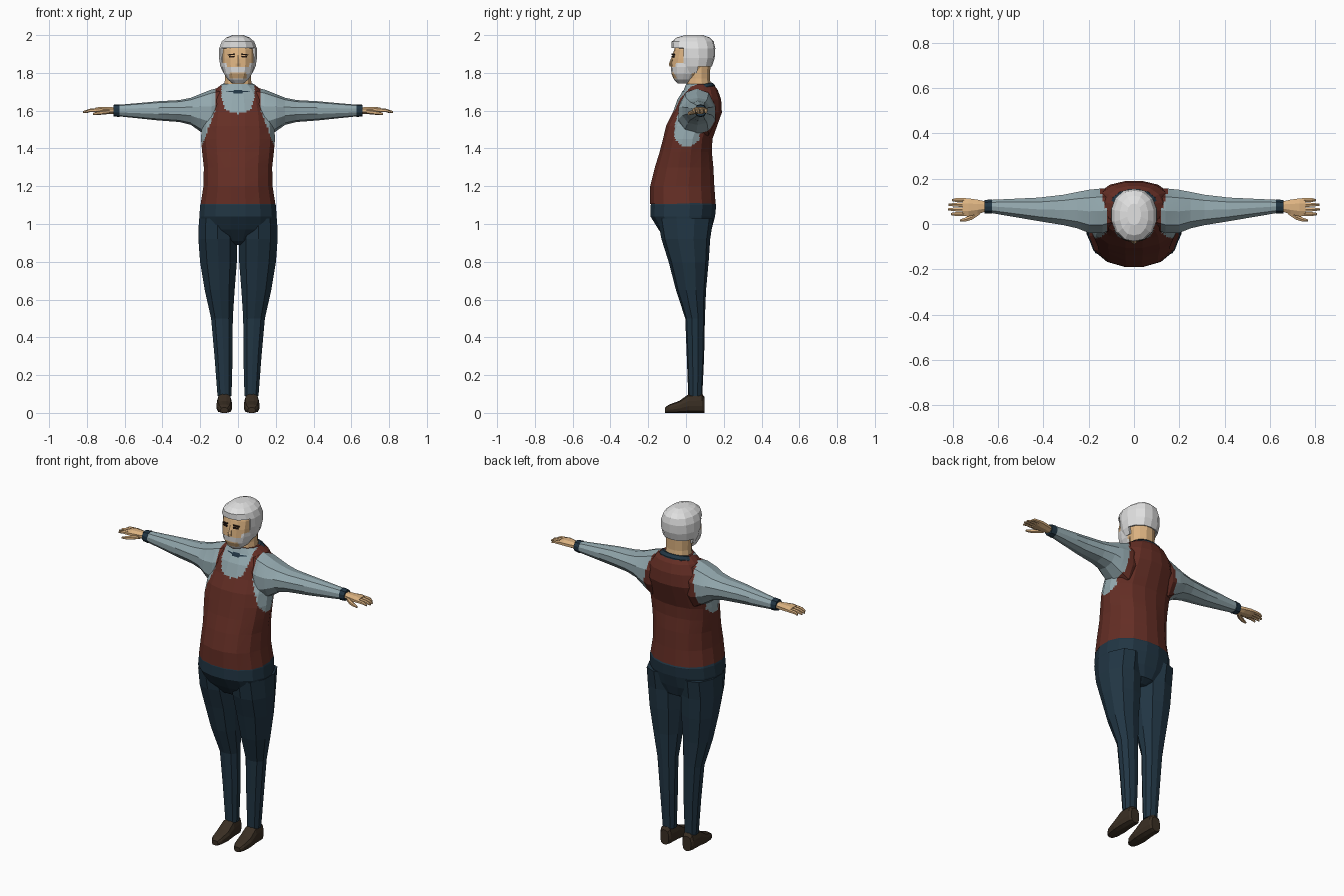
import bpy, bmesh, math

def material(name, r, g, b):
    m = bpy.data.materials.new(name)
    m.diffuse_color = (r, g, b, 1)
    return m

SHIRT = material("shirt_blue_grey", .29, .39, .42)
VEST = material("vest_dark_red", .127, .027, .018)
PANTS = material("trousers_navy", .015, .036, .057)
SHOE = material("shoe_brown", .042, .028, .017)
SKIN = material("skin", .72, .45, .22)
HAIR = material("hair_white", .75, .75, .75)
DARK = material("eye_dark", .025, .012, .008)

# axis -> function placing (t, a, b) in space
PLACE = {'z': lambda t, a, b: (a, b, t),
         'x': lambda t, a, b: (t, a, b),
         'y': lambda t, a, b: (a, t, b)}

def loft(name, rings, axis, mats, n=12, p=2.2, cuts=0, rule=None,
         mirror=False, tilt=0, planes=(), drop=None):
    """Loft superellipse rings (t, a0, a1, b0, b1) along an axis."""
    bm = bmesh.new()
    loops = []
    for t, a0, a1, b0, b1 in rings:
        loop = []
        for i in range(n):
            ang = 2 * math.pi * (i + .5) / n
            c, s = math.cos(ang), math.sin(ang)
            k = (abs(c) ** p + abs(s) ** p) ** (-1 / p) / math.cos(math.pi / n) ** .5
            a = (a0 + a1) / 2 + (a1 - a0) / 2 * max(-1, min(1, c * k))
            b = (b0 + b1) / 2 + (b1 - b0) / 2 * max(-1, min(1, s * k))
            x, y, z = PLACE[axis](t, a, b)
            loop.append(bm.verts.new((x, y, z + tilt * y)))
        loops.append(loop)
    for l0, l1 in zip(loops, loops[1:]):
        for i in range(n):
            j = (i + 1) % n
            bm.faces.new((l0[i], l0[j], l1[j], l1[i]))
    bm.faces.new(loops[0])
    bm.faces.new(loops[-1])
    bmesh.ops.recalc_face_normals(bm, faces=bm.faces[:])
    if cuts:
        quads = [e for e in bm.edges]
        bmesh.ops.subdivide_edges(bm, edges=quads, cuts=cuts, use_grid_fill=True)
    for co, no in planes:
        bmesh.ops.bisect_plane(bm, geom=bm.verts[:] + bm.edges[:] + bm.faces[:],
                               plane_co=co, plane_no=no)
    if drop:
        gone = [f for f in bm.faces if drop(f.calc_center_median())]
        bmesh.ops.delete(bm, geom=gone, context='FACES')
    if rule:
        for f in bm.faces:
            f.material_index = rule(f.calc_center_median())
    me = bpy.data.meshes.new(name)
    bm.to_mesh(me)
    bm.free()
    for m in mats:
        me.materials.append(m)
    ob = bpy.data.objects.new(name, me)
    bpy.context.collection.objects.link(ob)
    if mirror:
        ob.modifiers.new("mirror", 'MIRROR')
    return ob

def sym(rows):
    return [(t, -w, w, b0, b1) for t, w, b0, b1 in rows]

def interp(table, z):
    for (z0, v0), (z1, v1) in zip(table, table[1:]):
        if z <= z1:
            return v0 + (v1 - v0) * (z - z0) / (z1 - z0)
    return table[-1][1]

# armhole edge of the vest, front and back: (height, half width)
FRONT = [(1.40, .20), (1.45, .176), (1.5, .16), (1.55, .14), (1.6, .122), (1.75, .118)]
BACK = [(1.40, .20), (1.45, .185), (1.5, .175), (1.6, .162), (1.7, .135), (1.75, .125)]

def vest_rule(c):
    x, z = abs(c.x), c.z
    if z < 1.405:
        return 1
    if x > interp(BACK if c.y > .07 else FRONT, z):
        return 0
    if c.y < .06:  # scooped neckline
        d = max(0, 1.70 - z) / .115
        if (x / .088) ** 2.5 + d ** 2.5 < 1:
            return 0
    return 1

# torso with vest painted over the shirt
loft("torso", sym([(1.105, .198, -.19, .157), (1.20, .183, -.19, .15),
                   (1.30, .181, -.165, .145), (1.38, .19, -.14, .137),
                   (1.45, .196, -.122, .14), (1.52, .192, -.105, .165),
                   (1.59, .182, -.07, .19), (1.66, .16, -.045, .186),
                   (1.71, .125, -.012, .168), (1.74, .085, .0, .145)]),
     'z', [SHIRT, VEST], n=16, p=2.3, cuts=6, rule=vest_rule)

# sleeves, cuffs
loft("sleeves", [(.08, -.02, .15, 1.47, 1.725), (.14, -.042, .158, 1.45, 1.712),
                 (.20, -.04, .152, 1.49, 1.688), (.25, -.02, .142, 1.525, 1.668),
                 (.31, -.006, .13, 1.54, 1.656), (.42, .012, .117, 1.548, 1.65),
                 (.63, .048, .107, 1.57, 1.631)],
     'x', [SHIRT, VEST], n=10, cuts=5, rule=vest_rule, mirror=True)
loft("cuffs", [(.627, .046, .109, 1.566, 1.634), (.66, .047, .106, 1.57, 1.631)],
     'x', [PANTS], n=10, mirror=True)

# hands
loft("palms", [(.655, .054, .1, 1.582, 1.618), (.69, .043, .108, 1.583, 1.62),
               (.73, .033, .114, 1.586, 1.621), (.757, .034, .115, 1.59, 1.615)],
     'x', [SKIN], n=8, mirror=True)
for i, tip in enumerate((.808, .82, .818, .802)):
    y = .044 + i * .0205
    loft("fingers_%d" % (i + 1),
         [(.75, y - .01, y + .01, 1.592, 1.613),
          (.785, y - .009, y + .009, 1.592, 1.61),
          (tip, y - .005, y + .005, 1.587, 1.598)],
         'x', [SKIN], n=6, mirror=True)
loft("thumbs", [(.68, .042, .07, 1.583, 1.607), (.715, .018, .043, 1.579, 1.602),
                (.745, .01, .028, 1.577, 1.596), (.768, .011, .02, 1.577, 1.588)],
     'x', [SKIN], n=6, mirror=True)

# trousers: hips and legs
loft("trouser_hips", sym([(1.12, .194, -.18, .15), (1.10, .2, -.187, .16),
                          (1.04, .205, -.188, .154), (.97, .2, -.145, .135),
                          (.91, .12, -.095, .115), (.89, .05, -.05, .08)]),
     'z', [PANTS], n=16, p=2.3)
loft("trouser_legs", [(1.03, .01, .208, -.15, .145), (.92, .004, .211, -.13, .128),
                      (.80, .005, .202, -.092, .12), (.65, .017, .177, -.053, .106),
                      (.50, .027, .143, -.004, .1), (.30, .028, .125, .004, .096),
                      (.09, .034, .109, .012, .086)],
     'z', [PANTS], n=10, mirror=True)

# shoes
loft("shoes", [(-.112, .053, .092, 0, .028), (-.09, .039, .106, 0, .044),
               (-.035, .031, .114, 0, .064), (.015, .034, .111, 0, .1),
               (.085, .037, .108, 0, .102), (.097, .045, .1, 0, .085)],
     'y', [SHOE], n=12, p=3, mirror=True)

# collar and neck
loft("collar", sym([(1.69, .112, -.028, .155), (1.705, .108, -.02, .153),
                    (1.722, .088, -.002, .137)]),
     'z', [PANTS], n=16, tilt=.2)
loft("neck", sym([(1.70, .078, .0, .137), (1.77, .069, .004, .127), (1.85, .07, .0, .13)]),
     'z', [SKIN], n=12)

# head with beard
def beard_rule(c):
    x = abs(c.x)
    if c.y > .03 or c.z > 1.85:
        return 0
    if x > .058:
        return 1
    if c.z > 1.832 or (x < .045 and 1.772 < c.z < 1.802):
        return 0
    return 1

loft("head", sym([(1.745, .03, -.045, .03), (1.765, .055, -.064, .06),
                  (1.795, .074, -.077, .09), (1.83, .084, -.08, .11),
                  (1.875, .087, -.076, .13), (1.92, .087, -.064, .135),
                  (1.96, .07, -.05, .12)]),
     'z', [SKIN, HAIR], n=14, p=2.3, cuts=5, rule=beard_rule)
loft("nose", sym([(1.835, .014, -.088, -.06), (1.85, .013, -.09, -.06),
                  (1.895, .006, -.072, -.05)]), 'z', [SKIN], n=6)

# hair cap, cut open over the face and above the nape
hair = loft("hair", sym([(1.80, .078, -.03, .112), (1.835, .094, -.05, .138),
                         (1.88, .101, -.065, .152), (1.93, .1, -.076, .155),
                         (1.965, .087, -.076, .147), (1.987, .062, -.05, .125),
                         (2.0, .03, -.005, .09)]),
            'z', [HAIR], n=14,
            planes=[((0, 0, 1.933), (0, 0, 1)), ((0, -.012, 0), (0, 1, 0)),
                    ((0, .025, 1.84), (0, .3, -1))],
            drop=lambda c: (c.y < -.012 and c.z < 1.933) or c.z < 1.801
            or (c.y > .025 and c.z < 1.84 + .3 * (c.y - .025) - .03))
sol = hair.modifiers.new("thickness", 'SOLIDIFY')
sol.thickness = .014
sol.offset = -1

# eyes and brows as thin plates
def plate(name, x, y, z, sx, sz, roll):
    bpy.ops.mesh.primitive_cube_add(size=1, location=(x, y, z))
    ob = bpy.context.object
    ob.name = name
    ob.scale = (sx, .009, sz)
    ob.rotation_euler = (0, roll, .3 * (1 if x > 0 else -1))
    ob.data.materials.append(DARK)

for s, side in ((1, "left"), (-1, "right")):
    plate(side + "_eye", s * .034, -.069, 1.885, .028, .009, 0)
    plate(side + "_brow", s * .036, -.067, 1.897, .036, .006, s * .12)
